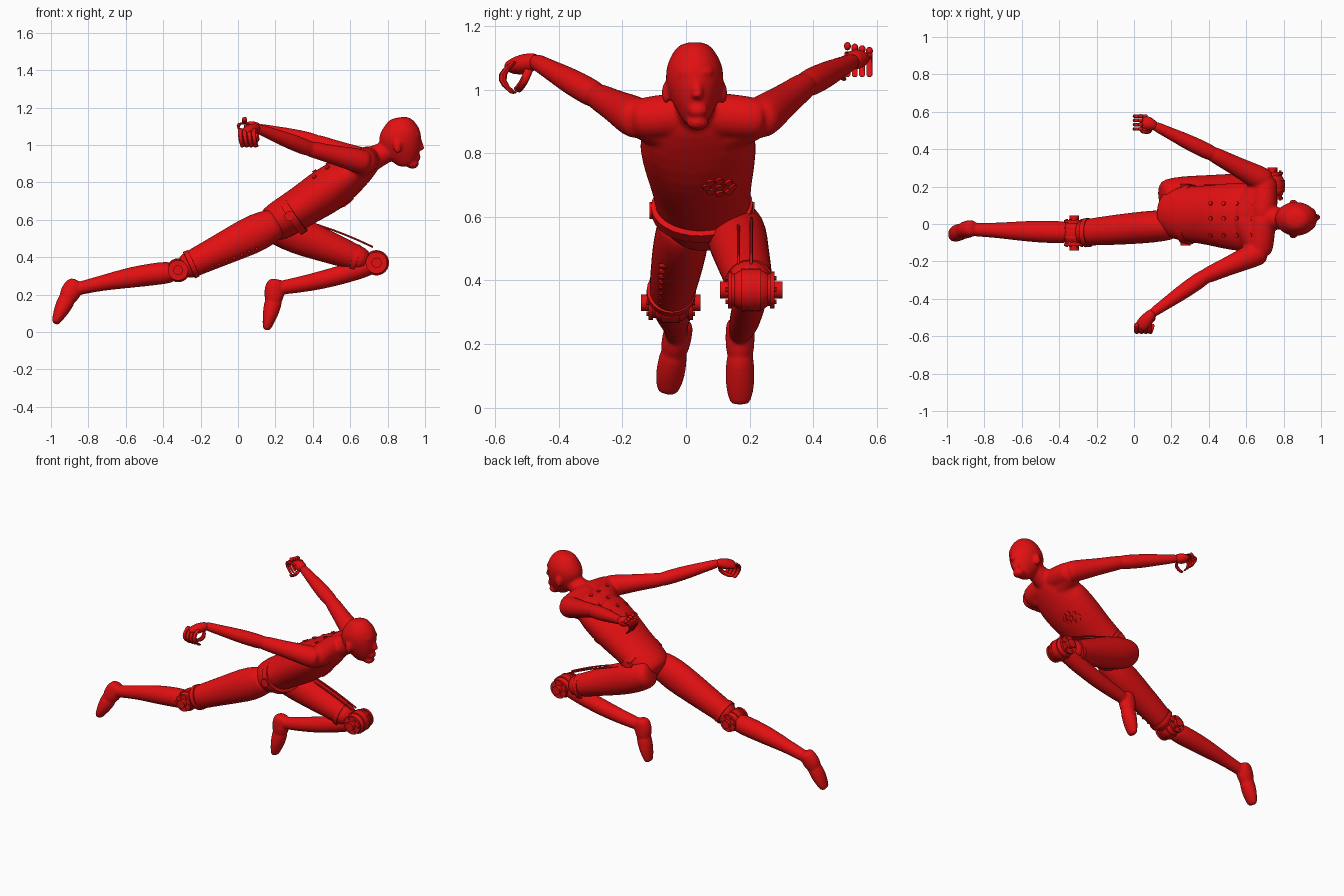
import bpy, bmesh, math
from mathutils import Vector, Matrix

if "Cube" in bpy.data.objects:
    bpy.data.objects.remove(bpy.data.objects["Cube"])

red = bpy.data.materials.new("bright red")
red.diffuse_color = (0.76, 0.005, 0.006, 1)
red.use_nodes = True
red.node_tree.nodes["Principled BSDF"].inputs["Base Color"].default_value = red.diffuse_color


def finish(bm, name, subsurf=0):
    bmesh.ops.recalc_face_normals(bm, faces=bm.faces)
    me = bpy.data.meshes.new(name)
    bm.to_mesh(me)
    bm.free()
    me.materials.append(red)
    ob = bpy.data.objects.new(name, me)
    bpy.context.collection.objects.link(ob)
    bpy.ops.object.select_all(action='DESELECT')
    bpy.context.view_layer.objects.active = ob
    ob.select_set(True)
    bpy.ops.object.shade_smooth_by_angle(angle=math.radians(40))
    if subsurf:
        m = ob.modifiers.new("smooth", 'SUBSURF')
        m.levels = m.render_levels = subsurf
    return ob


def limb(name, a, b, depth, width=None, bend=(0, 0, 0), cap=.35, sides=16, subsurf=1):
    """Tapered limb from a to b: evenly spaced elliptical rings, bowed by bend, rounded ends."""
    a, b, bend = Vector(a), Vector(b), Vector(bend)
    axis = (b - a).normalized()
    u = Vector((0, 1, 0))
    u = (u - axis * u.dot(axis))
    u = u.normalized() if u.length > .2 else Vector((1, 0, 0))
    v = axis.cross(u)
    width = width or depth
    n = len(depth) - 1
    rings = []
    for i in range(n + 1):
        t = i / n
        rings.append((a.lerp(b, t) + bend * 4 * t * (1 - t), width[i], depth[i]))
    for end, s in ((0, -1), (-1, 1)):
        p, w, d = rings[end]
        extra = [(p + axis * s * cap * d * k, w * f, d * f) for k, f in ((.7, .75), (1, .35))]
        rings = rings + extra if s > 0 else extra[::-1] + rings
    bm = bmesh.new()
    loops = [[bm.verts.new(p + 1.02 * (u * w * math.cos(q) + v * d * math.sin(q)))
              for q in (2 * math.pi * k / sides for k in range(sides))] for p, w, d in rings]
    for lo, hi in zip(loops, loops[1:]):
        for k in range(sides):
            bm.faces.new((lo[k], lo[k - 1], hi[k - 1], hi[k]))
    bm.faces.new(loops[0])
    bm.faces.new(loops[-1])
    return finish(bm, name, subsurf)


def rod(name, a, b, r, bend=(0, 0, 0)):
    return limb(name, a, b, [r] * 6, bend=bend, sides=8, subsurf=0)


def ball(name, c, r):
    bm = bmesh.new()
    bmesh.ops.create_uvsphere(bm, u_segments=20, v_segments=12, radius=1,
                              matrix=Matrix.Translation(c) @ Matrix.Diagonal((*r, 1)))
    return finish(bm, name)


def disc(name, c, r, depth, axis=(0, 1, 0), sides=24):
    bm = bmesh.new()
    rot = Vector(axis).to_track_quat('Z', 'Y').to_matrix().to_4x4()
    bmesh.ops.create_cone(bm, cap_ends=True, segments=sides, radius1=r, radius2=r,
                          depth=depth, matrix=Matrix.Translation(c) @ rot)
    return finish(bm, name)


def fuse(name, parts, soften):
    """Join overlapping parts into one smooth skin."""
    bpy.ops.object.select_all(action='DESELECT')
    for ob in parts:
        ob.select_set(True)
    bpy.context.view_layer.objects.active = parts[0]
    bpy.ops.object.convert(target='MESH')
    bpy.ops.object.join()
    ob = bpy.context.view_layer.objects.active
    ob.name = name
    m = ob.modifiers.new("fuse", 'REMESH')
    m.mode, m.voxel_size, m.use_smooth_shade = 'VOXEL', .007, True
    m = ob.modifiers.new("soften", 'SMOOTH')
    m.factor, m.iterations = .5, soften
    return ob


# --- torso, neck and head ---
skin = []
skin.append(limb("torso", (.18, .06, .57), (.71, .03, .92), (.1, .108, .11, .122, .12, .1, .07),
                 (.125, .15, .152, .167, .18, .185, .13), bend=(0, 0, -.008), sides=20))
skin.append(limb("neck", (.66, .03, .9), (.87, .03, 1), (.078, .064, .057, .05)))
skin.append(limb("head", (.897, .031, .905), (.864, .025, 1.122), (.055, .09, .107, .115, .107, .074),
                 (.042, .067, .083, .092, .088, .064), bend=(-.012, 0, 0), sides=20))
skin.append(ball("chin", (.933, .037, .897), (.034, .036, .024)))
skin.append(limb("nose", (.965, .035, 1.04), (.982, .036, .978), (.012, .015, .017), (.012, .014, .019)))
skin.append(ball("lips", (.955, .037, .935), (.022, .032, .022)))
skin.append(ball("brow", (.955, .03, 1.055), (.024, .058, .014)))
for y in (-.063, .116):
    skin.append(ball("ear", (.852, y, .99), (.022, .014, .036)))

# --- arms and palms: shoulder, elbow, wrist, knuckles ---
for side, joints in (("right", ((.675, -.15, .908), (.38, -.28, .98), (.1, -.475, 1.09), (.035, -.55, 1.07))),
                     ("left", ((.7, .23, .908), (.42, .375, 1.015), (.11, .525, 1.09), (.045, .548, 1.103)))):
    shoulder, elbow, wrist, knuckles = joints
    skin.append(limb(side + "_shoulder", (.69, .04, .925), shoulder, (.07, .072, .07, .066)))
    skin.append(limb(side + "_chest", (.6, .04, .86), shoulder, (.1, .09, .072, .06), cap=.2))
    skin.append(limb(side + "_upper_arm", shoulder, elbow, (.068, .062, .053, .047, .043)))
    skin.append(limb(side + "_forearm", elbow, wrist, (.043, .044, .04, .032, .027)))
    limb(side + "_palm", wrist, knuckles, (.026, .031, .03, .02), (.026, .034, .038, .034))
body = fuse("upper_body", skin, 9)

# --- curled fingers and thumbs ---
for i in range(4):
    x, y = .012 + .024 * i, .508 + .023 * i
    rod("right_finger", (x, -.54, 1.085), (x + .014, -.545, .992), .012, (-.005, -.035, 0))
    rod("left_finger", (.065, y, 1.11), (.03, y, 1.045), .009, (-.045, 0, .03))
    ball("left_knuckle", (.035, y, 1.137 - .005 * i), (.013, .011, .013))
rod("right_thumb", (.09, -.49, 1.075), (.05, -.53, 1), .013, (.03, 0, -.01))
rod("left_thumb", (.09, .515, 1.085), (.04, .495, 1.035), .01, (.015, -.012, 0))

# --- trailing right leg and leading left leg ---
limb("rear_thigh", (.2, -.005, .58), (-.28, -.047, .348), (.085, .103, .095, .086, .077, .07),
     (.08, .085, .084, .08, .075, .068), sides=20)
limb("front_thigh", (.17, .15, .575), (.67, .203, .382), (.085, .1, .097, .086, .075, .065),
     (.09, .095, .088, .083, .078, .068), sides=20)
rear = [limb("rear_shin", (-.36, -.045, .32), (-.87, -.03, .228), (.06, .06, .056, .047, .038, .036),
             bend=(0, 0, .01))]
front = [limb("front_shin", (.72, .205, .36), (.22, .17, .235), (.052, .053, .05, .048, .042, .038),
              bend=(0, 0, -.014))]
for leg, ankle, arch, toe in ((rear, (-.868, -.02, .262), (-.915, -.038, .175), (-.976, -.058, .052)),
                              (front, (.2, .17, .268), (.19, .17, .165), (.153, .17, .018))):
    leg.append(limb("heel", ankle, arch, (.044, .055, .054, .046), (.044, .046, .046, .042)))
    leg.append(limb("sole", arch, toe, (.048, .045, .035, .022), (.042, .046, .046, .034)))
fuse("rear_lower_leg", rear, 4)
fuse("front_lower_leg", front, 4)

# --- mechanical knees: rounded cap, ribs, rims, hubs and bolts ---
for name, c, r, half in (("rear_knee", Vector((-.32, -.048, .33)), .064, .066),
                         ("front_knee", Vector((.74, .205, .37)), .068, .07)):
    ball(name + "_cap", c, (r, half * 1.15, r))
    disc(name + "_barrel", c, r * .75, half * 1.9)
    for k in (-.35, .35):
        disc(name + "_rib", c + Vector((0, half * k, 0)), r, half * .2)
    for s in (-1, 1):
        disc(name + "_rim", c + Vector((0, s * half * .95, 0)), r * .85, .014)
        disc(name + "_hub", c + Vector((0, s * half * 1.2, 0)), r * .4, .028)
        for k in range(6):
            q = k * math.pi / 3
            disc(name + "_bolt", c + Vector((r * .63 * math.cos(q), s * (half + .004), r * .63 * math.sin(q))),
                 .007, .012, sides=8)

# --- belt, hip clips, thigh cuffs, rods and rungs ---
limb("belt", (.275, .052, .615), (.308, .05, .637), [.114] * 3, [.157] * 3, cap=.03, sides=32, subsurf=0)
for y in (-.105, .205):
    disc("hip_clip", (.275, y, .62), .026, .02)
limb("rear_thigh_cuff", (-.262, -.047, .357), (-.238, -.046, .368), [.076] * 3, cap=.03, sides=24, subsurf=0)
limb("front_thigh_cuff", (.61, .199, .397), (.635, .2, .39), [.076] * 3, cap=.03, sides=24, subsurf=0)
for y in (.165, .205):
    rod("front_thigh_rod", (.35, y, .595), (.72, y, .455), .005, (0, 0, .01))
for k in range(9):
    disc("rear_thigh_rung", (.1 - .04 * k, -.048, .446 - .0165 * k), .008, .075, sides=8)

# --- back studs and chest mechanism, seated on the skin ---
dg = bpy.context.evaluated_depsgraph_get()
dg.update()
skin_eval = body.evaluated_get(dg)


def seat(name, start, way, r):
    hit, p, n, _ = skin_eval.ray_cast(Vector(start), Vector(way))
    if hit:
        disc(name, p, r, .014, n, 10)


for x in (.41, .48, .55, .62):
    for y in (-.06, .03, .11):
        seat("back_stud", (x, y, 2), (0, 0, -1), .012)
for k in range(9):
    q, far = k * math.pi / 4, k < 8
    seat("chest_gear", (1.2, .105 + far * .04 * math.cos(q), .695 + far * .02 * math.sin(q)), (-1, 0, 0), .013)
